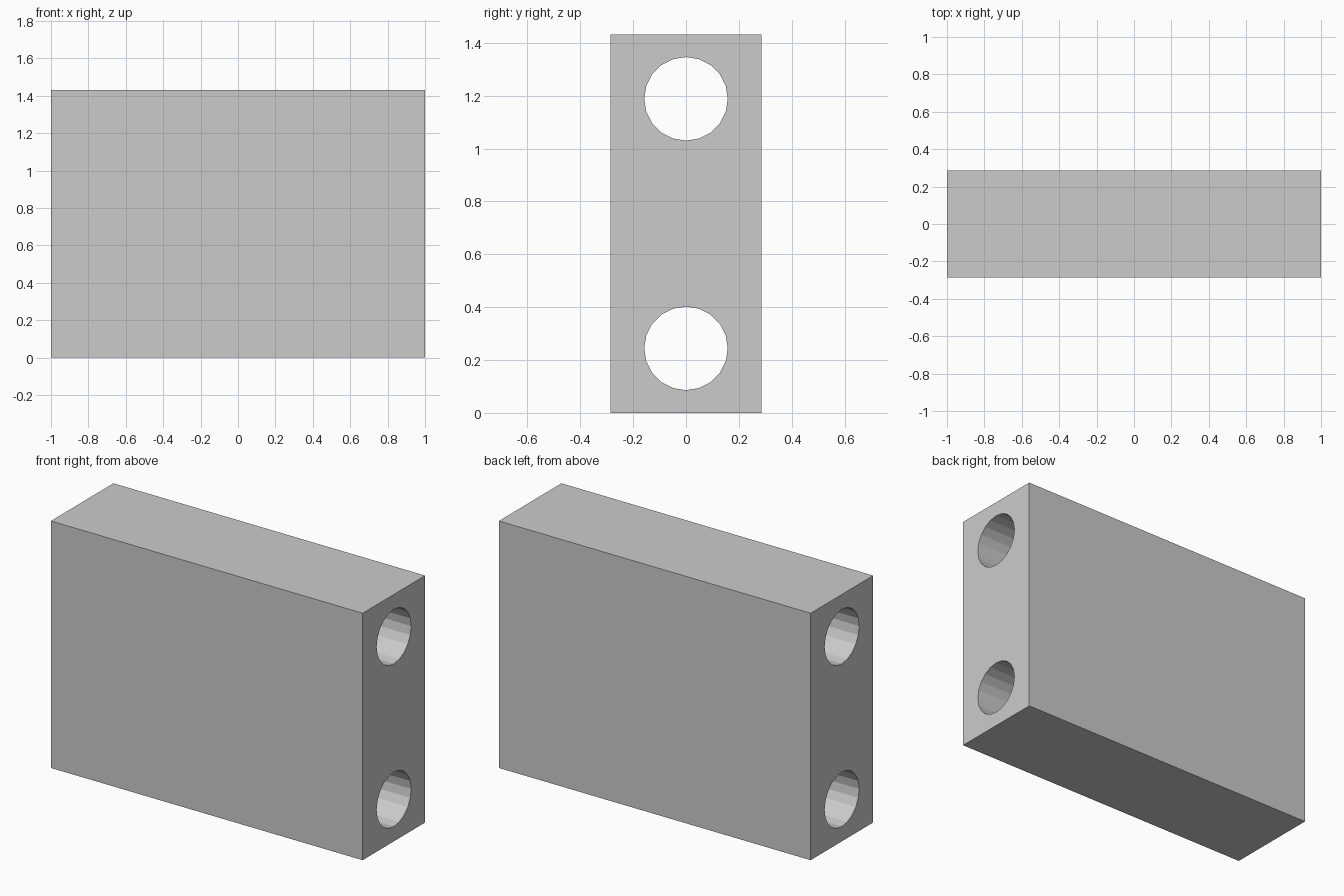
import bpy
from math import sin, cos, pi

if "Cube" in bpy.data.objects:
    bpy.data.objects.remove(bpy.data.objects["Cube"])

LENGTH, WIDTH, HEIGHT = 2.0, 0.572, 1.432
HOLE_RADIUS, HOLE_INSET, HOLE_SIDES = 0.158, 0.244, 20


def add_loop(curve, points):
    """Add one closed polygon to the side profile."""
    spline = curve.splines.new('POLY')
    spline.points.add(len(points) - 1)
    for p, (y, z) in zip(spline.points, points):
        p.co = (y, z, 0, 1)
    spline.use_cyclic_u = True


def circle(cz):
    return [(HOLE_RADIUS * cos(2 * pi * i / HOLE_SIDES),
             cz + HOLE_RADIUS * sin(2 * pi * i / HOLE_SIDES))
            for i in range(HOLE_SIDES)]


# Side profile: rectangle with two round through-holes, extruded along x
profile = bpy.data.curves.new("block", 'CURVE')
profile.dimensions = '2D'
profile.fill_mode = 'BOTH'
profile.extrude = LENGTH / 2
w = WIDTH / 2
add_loop(profile, [(-w, 0), (w, 0), (w, HEIGHT), (-w, HEIGHT)])
for cz in (HOLE_INSET, HEIGHT - HOLE_INSET):
    add_loop(profile, circle(cz))

# Stand the profile upright, facing the right side
block = bpy.data.objects.new("drilled_block", profile)
block.rotation_euler = (pi / 2, 0, pi / 2)
bpy.context.collection.objects.link(block)

# Turn it into a flat-shaded mesh
bpy.context.view_layer.objects.active = block
block.select_set(True)
bpy.ops.object.convert(target='MESH')
bpy.ops.object.shade_flat()
bpy.ops.object.transform_apply(location=False, rotation=True, scale=False)
